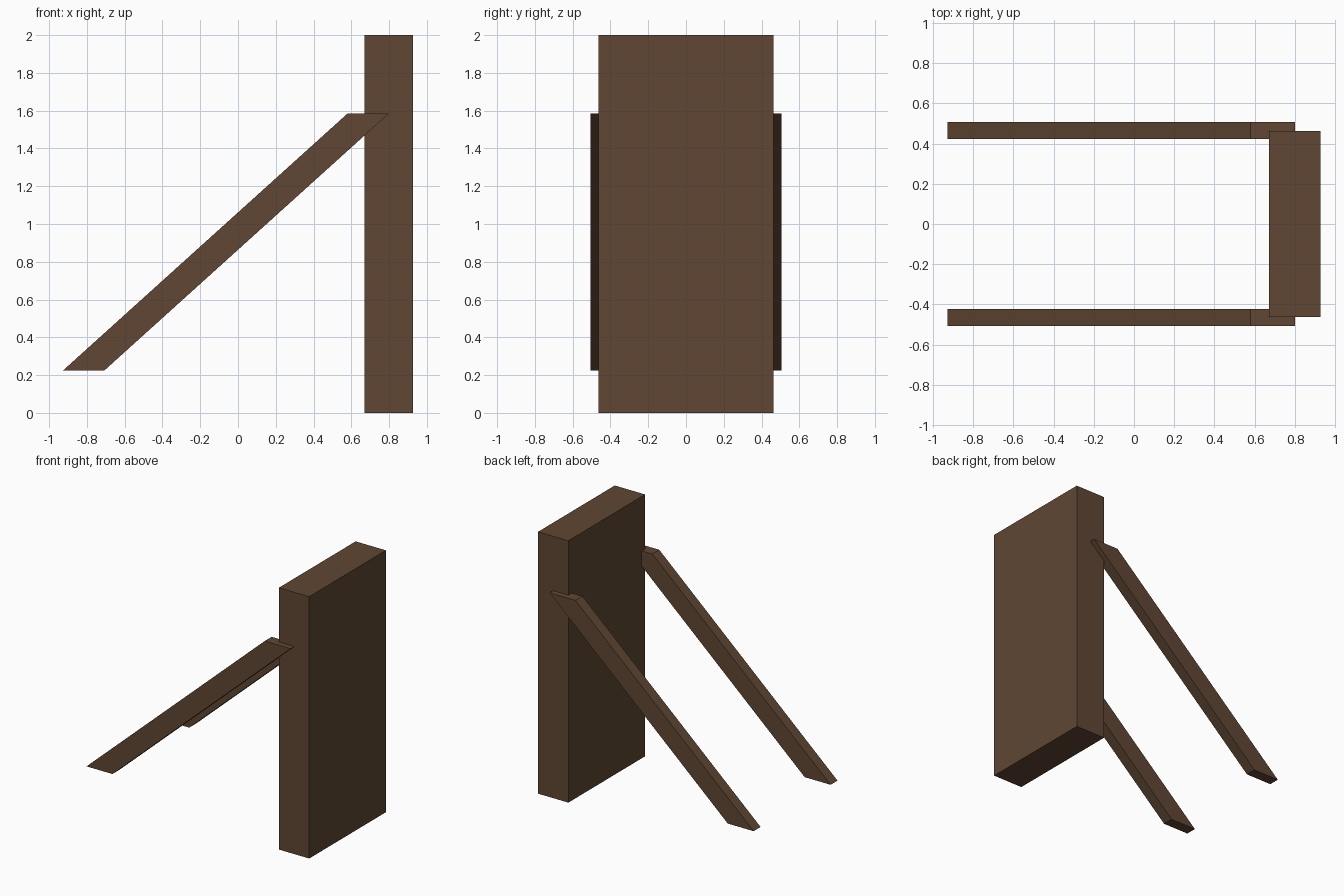
import bpy

if "Cube" in bpy.data.objects:
    bpy.data.objects.remove(bpy.data.objects["Cube"])

wood = bpy.data.materials.new("dark_wood")
wood.diffuse_color = (0.115, 0.062, 0.033, 1)
wood.use_nodes = True
wood.node_tree.nodes["Principled BSDF"].inputs["Base Color"].default_value = wood.diffuse_color


def extrude_profile(name, profile, y0, y1):
    """Extrude an (x, z) outline from y0 to y1."""
    n = len(profile)
    verts = [(x, y, z) for y in (y0, y1) for x, z in profile]
    faces = [tuple(range(n)), tuple(reversed(range(n, 2 * n)))]
    faces += [(i, i + n, (i + 1) % n + n, (i + 1) % n) for i in range(n)]
    mesh = bpy.data.meshes.new(name)
    mesh.from_pydata(verts, [], faces)
    mesh.materials.append(wood)
    obj = bpy.data.objects.new(name, mesh)
    bpy.context.collection.objects.link(obj)
    return obj


# Upright slab
extrude_profile("upright_slab",
                [(0.67, 0), (0.926, 0), (0.926, 2), (0.67, 2)], -0.463, 0.463)

# Slanted braces with level-cut ends, one on each side of the slab
brace = [(-0.926, 0.225), (-0.707, 0.225), (0.799, 1.585), (0.58, 1.585)]
for name, y in (("front_brace", -0.464), ("back_brace", 0.464)):
    extrude_profile(name, brace, y - 0.042, y + 0.042)
